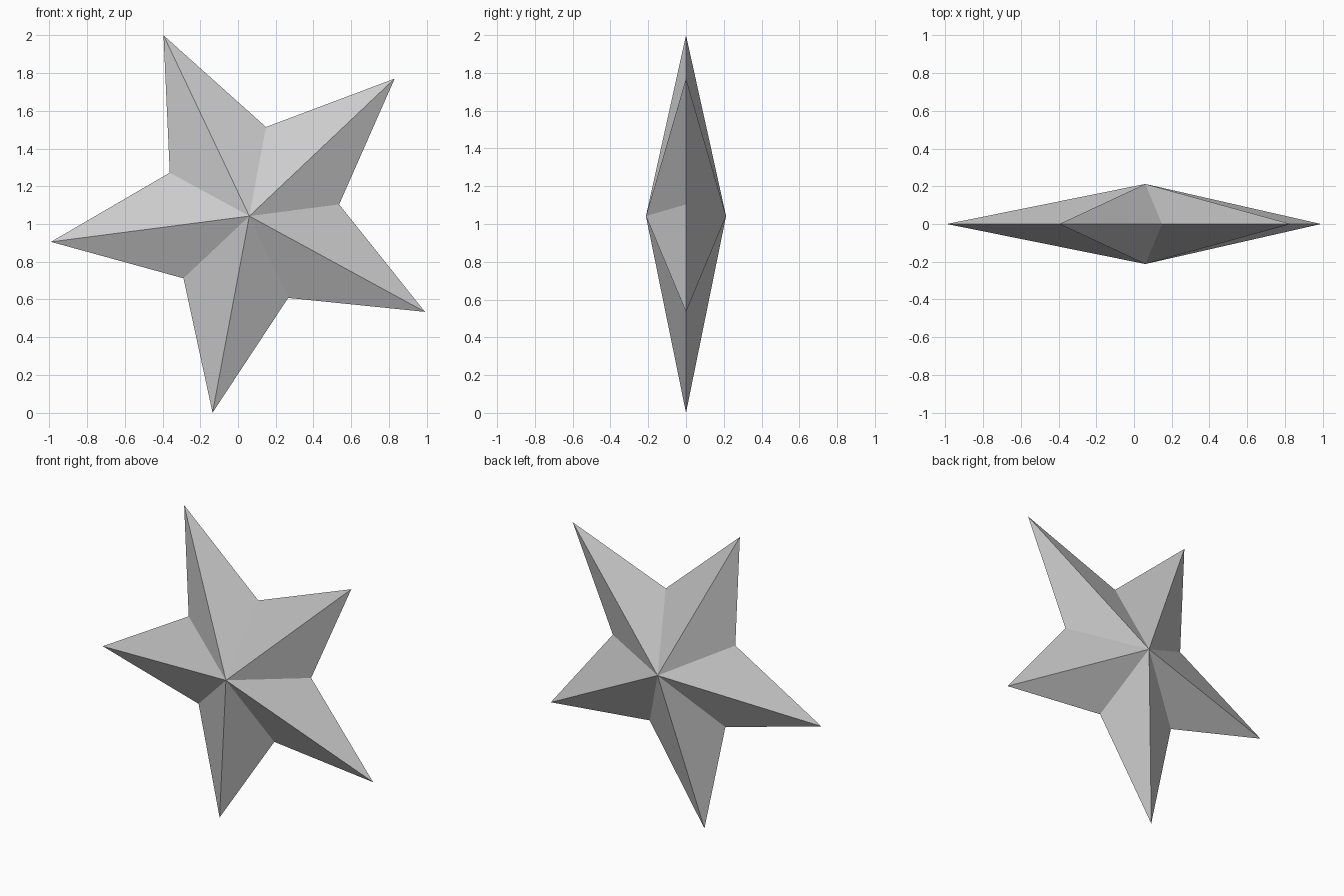
import bpy
import math

if "Cube" in bpy.data.objects:
    bpy.data.objects.remove(bpy.data.objects["Cube"], do_unlink=True)

POINTS = 5
TIP_RADIUS = 1.06
NOTCH_RADIUS = 0.48
HALF_DEPTH = 0.212
TILT = math.radians(43.4)
CENTRE_X, CENTRE_Z = 0.06, 1.042

# Star outline: tips and notches alternate around the centre
rim = []
for i in range(POINTS * 2):
    radius = NOTCH_RADIUS if i % 2 else TIP_RADIUS
    angle = TILT + i * math.pi / POINTS
    rim.append((CENTRE_X + radius * math.cos(angle), 0,
                CENTRE_Z + radius * math.sin(angle)))

# Raised centre on the front and the back, joined to every rim edge
count = len(rim)
front, back = count, count + 1
verts = rim + [(CENTRE_X, -HALF_DEPTH, CENTRE_Z), (CENTRE_X, HALF_DEPTH, CENTRE_Z)]
faces = []
for i in range(count):
    j = (i + 1) % count
    faces += [(i, j, front), (j, i, back)]

mesh = bpy.data.meshes.new("star")
mesh.from_pydata(verts, [], faces)
mesh.update()
star = bpy.data.objects.new("star", mesh)
bpy.context.collection.objects.link(star)

# Plain grey
grey = bpy.data.materials.new("light_grey")
grey.use_nodes = True
colour = (0.6, 0.6, 0.6, 1)
grey.diffuse_color = colour
grey.node_tree.nodes["Principled BSDF"].inputs["Base Color"].default_value = colour
mesh.materials.append(grey)
